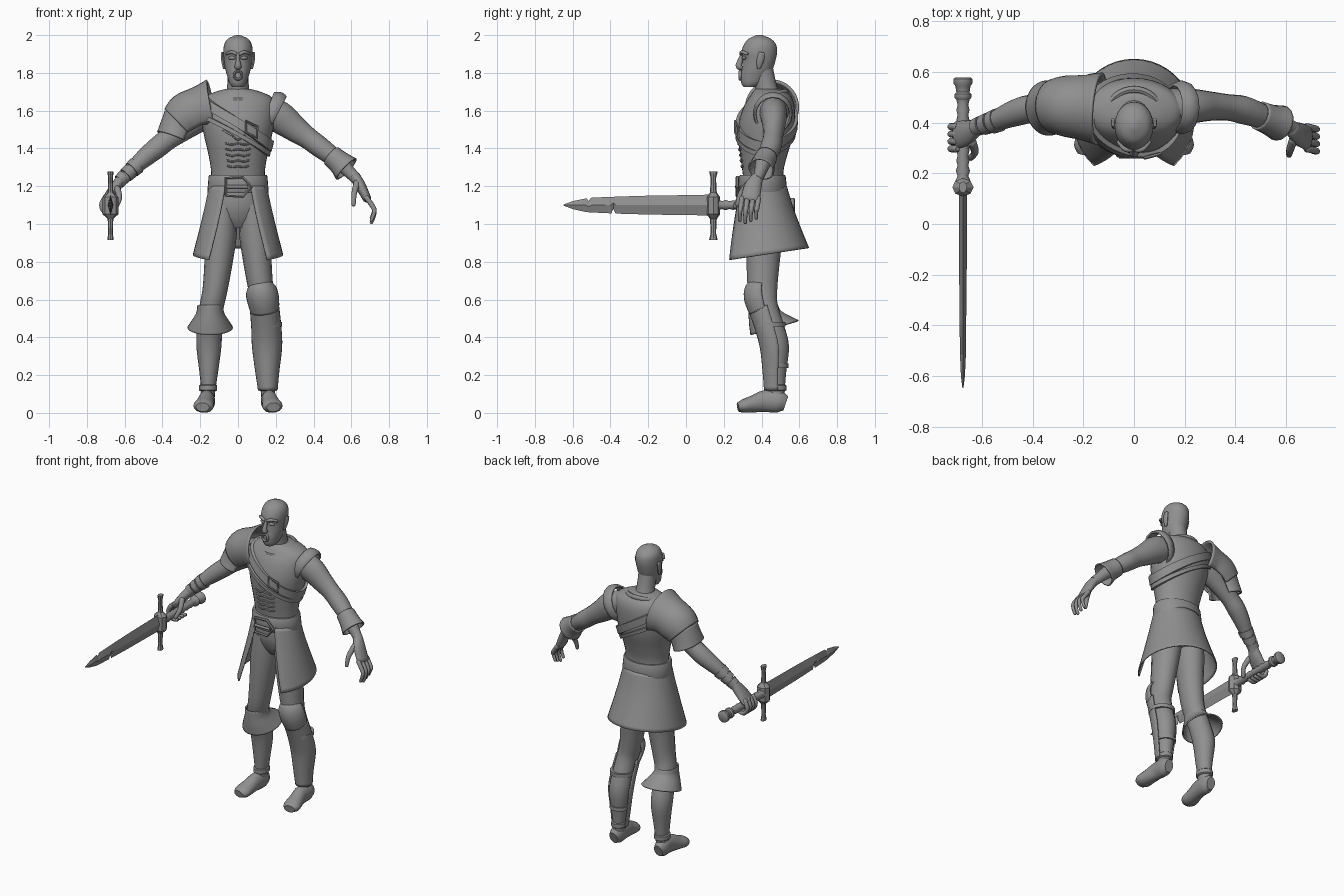
import bpy
import bmesh
from math import sin, cos, pi, radians
from mathutils import Vector

if "Cube" in bpy.data.objects:
    bpy.data.objects.remove(bpy.data.objects["Cube"], do_unlink=True)

grey = bpy.data.materials.new("plain_grey")
grey.use_nodes = True
colour = (0.28, 0.28, 0.28, 1)
grey.diffuse_color = colour
grey.node_tree.nodes["Principled BSDF"].inputs["Base Color"].default_value = colour

FRONT, SIDE = Vector((0, -1, 0)), Vector((1, 0, 0))


def smooth(points, steps):
    """Catmull-Rom interpolation of tuples of any length."""
    result, last = [], len(points) - 1
    for i in range(last):
        group = zip(points[max(i - 1, 0)], points[i], points[i + 1], points[min(i + 2, last)])
        group = list(group)
        for step in range(steps):
            t = step / steps
            result.append(tuple(b + 0.5 * t * (c - a + t * (2 * a - 5 * b + 4 * c - d
                          + t * (3 * b - a - 3 * c + d))) for a, b, c, d in group))
    return result + [tuple(points[last])]


def skin(name, rings, around=True, loop=False, cap=True, thick=0, sharp=45):
    """Join rings of points into one surface object."""
    bm = bmesh.new()
    rows = [[bm.verts.new((p[0], p[1], max(p[2], 0))) for p in ring] for ring in rings]
    count, size = len(rows), len(rows[0])
    for i in range(count if loop else count - 1):
        one, two = rows[i], rows[(i + 1) % count]
        for j in range(size if around else size - 1):
            k = (j + 1) % size
            bm.faces.new((one[j], one[k], two[k], two[j]))
    if cap and around and not loop:
        bm.faces.new(rows[0])
        bm.faces.new(rows[-1])
    bmesh.ops.recalc_face_normals(bm, faces=bm.faces)
    mesh = bpy.data.meshes.new(name)
    bm.to_mesh(mesh)
    bm.free()
    obj = bpy.data.objects.new(name, mesh)
    bpy.context.collection.objects.link(obj)
    mesh.materials.append(grey)
    bpy.ops.object.select_all(action='DESELECT')
    obj.select_set(True)
    bpy.context.view_layer.objects.active = obj
    bpy.ops.object.shade_smooth_by_angle(angle=radians(sharp))
    if thick:
        shell = obj.modifiers.new("shell", 'SOLIDIFY')
        shell.thickness, shell.offset = thick, 0
    return obj


def tube(name, points, sides=16, steps=4, ref=FRONT, arc=None, loop=False, tips=False, **options):
    """Sweep an ellipse (or an arc of it) along points of x, y, z, radius, radius."""
    path = smooth(points, steps)
    count, rings = len(path), []
    for i, (x, y, z, ra, rb) in enumerate(path):
        if loop:
            before, after = path[i - 1], path[(i + 1) % count]
        else:
            before, after = path[max(i - 1, 0)], path[min(i + 1, count - 1)]
        along = (Vector(after[:3]) - Vector(before[:3])).normalized()
        a = (ref - along * ref.dot(along)).normalized()
        b = along.cross(a)
        low, high = arc or (0, 2 * pi)
        total = sides if arc else sides - 1
        angles = [low + (high - low) * j / (total if arc else sides) for j in range(total + 1)]
        centre = Vector((x, y, z))
        ring = [centre + a * ra * cos(t) + b * rb * sin(t) for t in angles]
        end = [centre + along * rb * (0.5 if i else -0.5) + (p - centre) * 0.6 for p in ring]
        if tips and i == 0:
            rings.append(end)
        rings.append(ring)
        if tips and i == count - 1:
            rings.append(end)
    return skin(name, rings, around=not arc, loop=loop, **options)


def section_point(section, angle, offset=0):
    z, rx, front, back = section[:4]
    return Vector(((rx + offset) * sin(angle),
                   (front + back) / 2 - ((back - front) / 2 + offset) * cos(angle), z))


def body(name, sections, sides=32, steps=4, cx=0, **options):
    """Stack level ellipses: z, half width, front y, back y, front gap angle, tilt."""
    rings, is_open = [], len(sections[0]) > 4 and sections[0][4] > 0
    for section in smooth(sections, steps):
        gap, tilt = section[4:6] if len(section) > 4 else (0, 0)
        ring = []
        for j in range(sides + 1 if is_open else sides):
            p = section_point(section, gap + (2 * pi - 2 * gap) * j / sides)
            p.z += tilt * (p.y - (section[2] + section[3]) / 2)
            p.x += cx
            ring.append(p)
        rings.append(ring)
    return skin(name, rings, around=not is_open, **options)


def mirrored(points, side):
    return [(p[0] * side,) + tuple(p[1:]) for p in points]


# Head, neck and face
body("head", [(1.725, .03, .305, .37), (1.745, .045, .293, .41), (1.78, .056, .29, .44),
              (1.82, .067, .296, .46), (1.87, .074, .30, .475), (1.91, .077, .293, .482),
              (1.95, .073, .307, .477), (1.98, .054, .33, .45), (2.0, .012, .375, .405)])
tube("neck", [(0, .445, 1.63, .075, .075), (0, .425, 1.72, .058, .058), (0, .405, 1.82, .056, .056)])
tube("nose", [(0, .305, 1.905, .012, .009), (0, .287, 1.865, .014, .011),
              (0, .28, 1.835, .017, .018), (0, .295, 1.825, .01, .014)], tips=True)
tube("lips", [(.02 * cos(t), .287, 1.787 + .022 * sin(t), .008, .007)
              for t in [k * pi / 8 for k in range(16)]], sides=8, steps=1, loop=True)
for side, label in ((1, "left"), (-1, "right")):
    tube(label + "_brow", mirrored([(.01, .292, 1.90, .01, .009), (.035, .297, 1.91, .011, .009),
                                    (.062, .325, 1.90, .009, .007)], side), sides=10, tips=True)
    tube(label + "_eye", mirrored([(.018, .303, 1.878, .007, .007), (.032, .306, 1.88, .01, .01),
                                   (.046, .313, 1.878, .007, .007)], side), sides=10, tips=True)
    tube(label + "_ear", mirrored([(.072, .385, 1.825, .01, .008), (.08, .393, 1.865, .019, .009),
                                   (.083, .402, 1.905, .018, .008)], side), sides=10, tips=True)

# Torso
torso = [(1.16, .143, .31, .52), (1.27, .142, .30, .515), (1.36, .155, .287, .535),
         (1.46, .178, .275, .565), (1.54, .192, .28, .575), (1.62, .197, .305, .575),
         (1.67, .18, .335, .56), (1.70, .12, .355, .53), (1.715, .065, .37, .50)]
body("vest", torso)
torso_levels = smooth(torso, 8)


def on_torso(z, angle, offset):
    """Point on the vest at a height and an angle from the front."""
    for low, high in zip(torso_levels, torso_levels[1:]):
        if low[0] <= z <= high[0]:
            t = (z - low[0]) / (high[0] - low[0])
            return section_point([p + (q - p) * t for p, q in zip(low, high)], angle, offset)
    return section_point(torso_levels[-1], angle, offset)


def strap(name, middle, slope, width, offset):
    rings = []
    for k in range(64):
        angle = 2 * pi * k / 64
        z = middle - slope * sin(angle)
        rings.append([on_torso(z + width * u / 2, angle, offset * v)
                      for u, v in ((-1, 0), (-1, 1), (1, 1), (1, 0))])
    skin(name, rings, loop=True)


def cord(name, spots, radius=.005):
    tube(name, [tuple(on_torso(z, angle, .002)) + (radius, radius) for z, angle in spots],
         sides=8, steps=3, ref=Vector((0, 0, 1)), tips=True)


strap("wide_chest_strap", 1.535, .125, .055, .018)
strap("narrow_chest_strap", 1.475, .105, .025, .014)
cord("chest_flap_edge", [(1.50, -.45), (1.465, -.15), (1.445, 0), (1.465, .15), (1.50, .45)])
for row in range(5):
    z = 1.30 + row * .03
    cord("lace", [(z + .008, -.4), (z, -.2), (z + .006, 0), (z, .2), (z + .008, .4)])
tube("collar", [(.105 * sin(t), .435 - .095 * cos(t), 1.68 - .022 * cos(t), .014, .014)
                for t in [k * pi / 16 for k in range(32)]],
     sides=8, steps=1, ref=Vector((0, 0, 1)), loop=True)
buckle_spot = on_torso(1.53, .35, .02)
tube("strap_buckle", [(buckle_spot.x + u * .03, buckle_spot.y + .008 * u, 1.50 + v * .03 - u * .015,
                       .007, .007) for u, v in ((-1, -1), (1, -1), (1, 1), (-1, 1))],
     sides=6, steps=1, ref=Vector((.3, -1, .3)), loop=True)

# Belt, buckle, skirt and hips
body("belt", [(1.165, .158, .285, .532), (1.175, .162, .28, .536),
              (1.25, .156, .28, .528), (1.26, .152, .286, .524)], steps=1)
tube("belt_buckle", [(x, .272, z, .009, .009) for x, z in
                     ((-.065, 1.15), (.025, 1.145), (.072, 1.197), (.025, 1.248), (-.065, 1.243))],
     sides=6, steps=1, loop=True)
tube("buckle_prong", [(-.06, .265, 1.197, .007, .009), (.05, .265, 1.197, .007, .009)], sides=8)
body("skirt", [(1.20, .15, .275, .53, .46, 0), (1.08, .175, .245, .565, .54, .03),
               (.96, .204, .21, .605, .63, .09), (.837, .235, .172, .648, .72, .15)], thick=.008)
body("hips", [(1.20, .138, .31, .52), (1.10, .145, .31, .53), (1.03, .13, .33, .525),
              (.98, .075, .36, .48)])

# Legs and feet
leg = [(.075, .42, 1.10, .10, .07), (.09, .415, .95, .098, .084), (.103, .408, .80, .088, .075),
       (.122, .405, .65, .078, .066), (.14, .415, .56, .072, .064), (.15, .45, .45, .07, .066),
       (.154, .475, .35, .07, .066), (.155, .475, .22, .056, .05), (.158, .475, .12, .048, .038),
       (.165, .475, .05, .048, .04)]
foot = [(.165, .528, .05, .03, .04), (.165, .49, .06, .044, .058), (.167, .42, .062, .043, .058),
        (.175, .36, .048, .048, .046), (.183, .305, .036, .054, .036), (.187, .275, .03, .036, .024)]
for side, label in ((1, "left"), (-1, "right")):
    tube(label + "_leg", mirrored(leg, side))
    tube(label + "_foot", mirrored(foot, side), ref=SIDE)
    tube(label + "_ankle_strap", [(side * .158, .475, z, r, r - .008) for z, r in
                                  ((.15, .05), (.145, .056), (.12, .056), (.115, .05))], steps=1)
body("right_boot_cuff", [(.57, .064, .333, .483, 0, 0), (.53, .07, .335, .50, 0, .1),
                         (.49, .092, .338, .545, 0, .2), (.45, .117, .345, .595, 0, .3)],
     cx=-.147, cap=False, thick=.008)
shin = [(x, y, z, ra + .01, rb + .01) for x, y, z, ra, rb in leg[4:9]]
tube("left_greave", shin, arc=(-pi * .56, pi * .56), thick=.008)
tube("left_knee_guard", [(.115, .405, .675, .07, .06), (.123, .40, .645, .088, .078),
                         (.133, .405, .60, .09, .08), (.142, .42, .54, .08, .072)],
     arc=(-pi * .5, pi * .5), thick=.01)
for z, y, r in ((.47, .445, .083), (.25, .475, .067)):
    tube("greave_strap", [(.153, y, z + d, r, r - .004) for d in (.012, -.012)], steps=1)

# Arms
arm = [(.14, .46, 1.60, .075, .08), (.22, .465, 1.565, .07, .085), (.30, .465, 1.505, .058, .07),
       (.37, .46, 1.455, .052, .058), (.43, .45, 1.41, .056, .056), (.49, .43, 1.365, .05, .05),
       (.55, .405, 1.315, .04, .04), (.60, .39, 1.265, .03, .032), (.63, .375, 1.235, .03, .03)]
tube("left_arm", arm)
tube("right_arm", [(-x, y, z - .06 * max(0, x - .3), ra, rb) for x, y, z, ra, rb in arm])
tube("left_armhole_trim", [(.155, .46, 1.60, .088, .10), (.185, .46, 1.588, .10, .112),
                           (.205, .46, 1.578, .094, .105)], cap=False, thick=.012)
tube("left_cuff", [(.495, .428, 1.36, .054, .054), (.54, .41, 1.323, .058, .06),
                   (.575, .398, 1.29, .068, .074)], cap=False, thick=.008)
for k in range(3):
    x, z, r = -.535 - .033 * k, 1.312 - .03 * k, .048 - .005 * k
    tube("right_wrist_wrap", [(x, .41 - .01 * k, z, r, r),
                              (x - .026, .40 - .01 * k, z - .024, r - .003, r - .003)], steps=1)

# Hands
tube("left_palm", [(.62, .38, 1.25, .03, .028), (.65, .355, 1.20, .046, .028),
                   (.685, .34, 1.13, .05, .022)], tips=True)
tube("left_thumb", [(.63, .335, 1.22, .018, .018), (.615, .29, 1.16, .015, .015),
                    (.612, .272, 1.10, .011, .011)], sides=10, tips=True)
tube("right_palm", [(-.62, .38, 1.235, .032, .028), (-.66, .36, 1.18, .05, .028),
                    (-.70, .35, 1.13, .055, .02)], tips=True)
tube("right_thumb", [(-.64, .325, 1.19, .018, .018), (-.628, .285, 1.14, .015, .015),
                     (-.645, .26, 1.09, .012, .012)], sides=10, tips=True)
for k in range(4):
    y, drop = .297 + .029 * k, .012 * abs(k - 1)
    tube("left_finger", [(.68, y, 1.14, .014, .014), (.718, y - .008, 1.085, .013, .013),
                         (.72, y - .012, 1.045 + drop, .011, .011),
                         (.705, y - .012, 1.005 + drop, .009, .009)], sides=10, tips=True)
    tube("right_finger", [(-.70, y, 1.145, .015, .015), (-.722, y, 1.10, .014, .014),
                          (-.70, y, 1.058, .013, .013), (-.655, y, 1.06, .011, .011)],
         sides=10, tips=True)

# Shoulder armour
over = (-pi * .2, pi * 1.2)
upper = [(-.135, .455, 1.615, .137, .147), (-.20, .46, 1.60, .122, .122),
         (-.265, .465, 1.57, .114, .122), (-.31, .465, 1.53, .102, .105)]
lower = [(-.295, .465, 1.55, .09, .10), (-.322, .462, 1.50, .094, .09), (-.34, .457, 1.455, .104, .088)]
tube("upper_shoulder_plate", upper, sides=24, arc=over, thick=.014)
tube("lower_shoulder_plate", lower, sides=24, arc=over, thick=.012)

# Sword
def sword_part(name, spans, sides, sharp):
    tube(name, [(-.675, y, z, rx, rz) for y, z, rx, rz in spans], sides=sides, steps=1,
         ref=SIDE, sharp=sharp)


sword_part("blade", [(.16, 1.1, .016, .058), (.08, 1.1, .016, .054), (-.2, 1.1, .015, .05),
                     (-.37, 1.1, .013, .045), (-.385, 1.112, .013, .032), (-.40, 1.1, .013, .044),
                     (-.50, 1.1, .012, .039), (-.515, 1.092, .012, .03), (-.53, 1.1, .011, .036),
                     (-.60, 1.1, .008, .021), (-.648, 1.1, .002, .003)], 4, 20)
guard = [(.182, .016, .023), (.165, .015, .019), (.145, .012, .014), (.07, .015, .018), (.045, .042, .036)]
ends = [(-d, rx, ry) for d, rx, ry in guard] + [(d, rx, ry) for d, rx, ry in reversed(guard)]
tube("crossguard", [(-.675, .145, 1.097 + d, rx, ry) for d, rx, ry in ends],
     sides=8, steps=1, ref=SIDE, sharp=30)
ridges = [(.17 + .02 * k, 1.1, r, r) for k, r in enumerate([.03, .021, .028] + [.021, .026] * 7)]
sword_part("grip", ridges, 14, 60)
sword_part("pommel", [(y, 1.1, r, r) for y, r in ((.49, .026), (.50, .034), (.512, .034), (.52, .026),
                                                  (.545, .03), (.555, .038), (.572, .038), (.578, .03))],
           16, 40)
